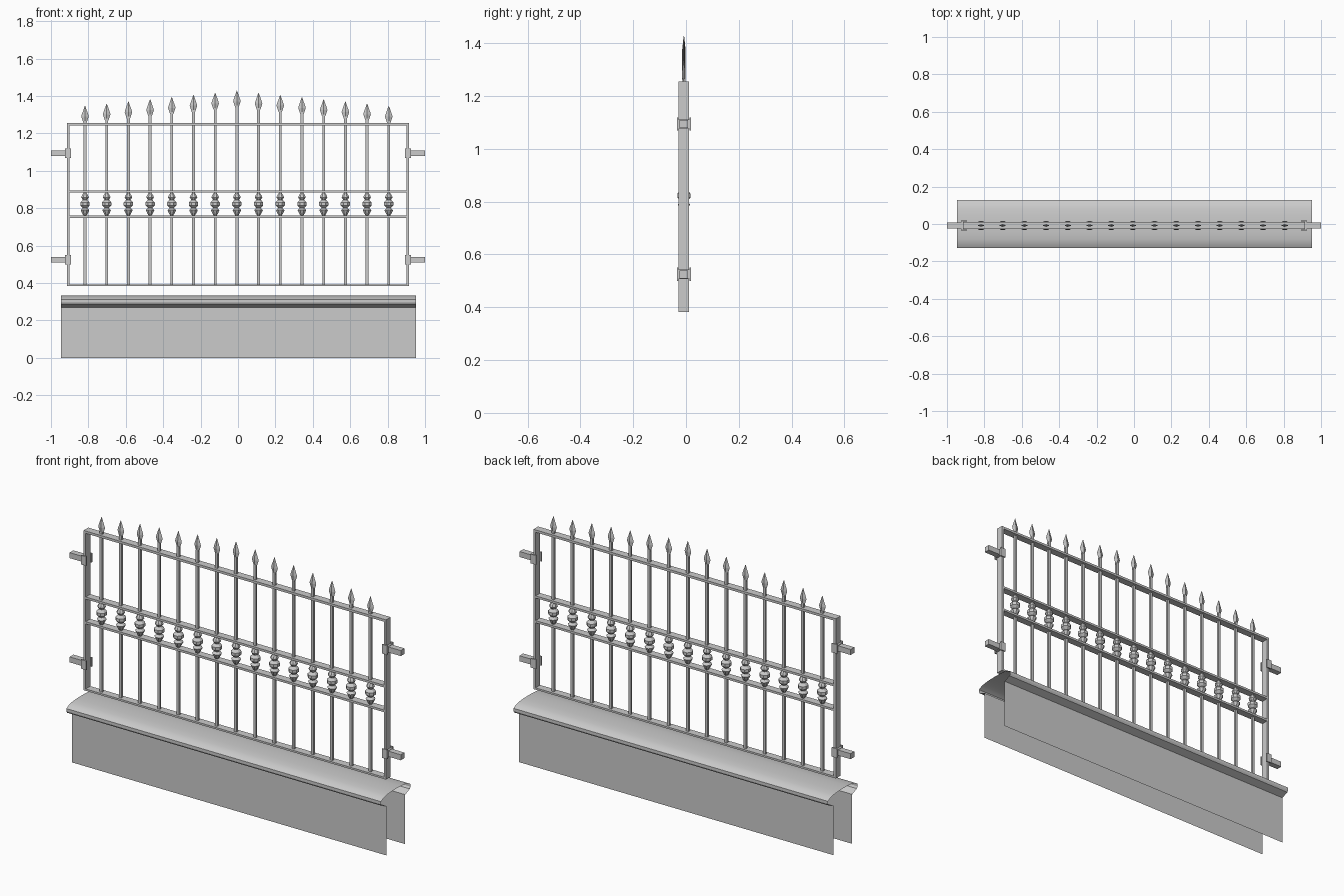
import bpy, bmesh
from math import pi, cos, sin

if "Cube" in bpy.data.objects:
    bpy.data.objects.remove(bpy.data.objects["Cube"])

FY = -0.008  # fence plane


def finish(name, bm, smooth=None):
    bmesh.ops.recalc_face_normals(bm, faces=bm.faces)
    me = bpy.data.meshes.new(name)
    bm.to_mesh(me)
    bm.free()
    ob = bpy.data.objects.new(name, me)
    bpy.context.collection.objects.link(ob)
    if smooth:
        bpy.context.view_layer.objects.active = ob
        ob.select_set(True)
        bpy.ops.object.shade_smooth_by_angle(angle=smooth)
        ob.select_set(False)
    return ob


def add_box(bm, x0, x1, y0, y1, z0, z1):
    vs = bmesh.ops.create_cube(bm, size=1)["verts"]
    for v in vs:
        v.co.x = x0 if v.co.x < 0 else x1
        v.co.y = y0 if v.co.y < 0 else y1
        v.co.z = z0 if v.co.z < 0 else z1


def add_lathe(bm, x, y, rows, n, turn=0.0):
    # rows of (radius x, radius y, z), capped at both ends
    rings = [[bm.verts.new((x + rx * cos(2 * pi * i / n + turn),
                            y + ry * sin(2 * pi * i / n + turn), z))
              for i in range(n)] for rx, ry, z in rows]
    for a, b in zip(rings, rings[1:]):
        for i in range(n):
            j = (i + 1) % n
            bm.faces.new((a[i], a[j], b[j], b[i]))
    bm.faces.new(rings[0][::-1])
    bm.faces.new(rings[-1])


# plinth: open sheet with walls and an overhanging coping
half = [(-.081, 0), (-.081, .27), (-.121, .286), (-.127, .296), (-.127, .311),
        (-.108, .322), (-.08, .329), (-.04, .332)]
profile = half + [(0, .333)] + [(-y, z) for y, z in reversed(half)]
bm = bmesh.new()
ends = [[bm.verts.new((x, y, z)) for y, z in profile] for x in (-.947, .953)]
for i in range(len(profile) - 1):
    bm.faces.new((ends[0][i], ends[1][i], ends[1][i + 1], ends[0][i + 1]))
finish("plinth_with_coping", bm, 0.45)

# outer frame of flat bars
bm = bmesh.new()
y0, y1 = FY - .02, FY + .02
add_box(bm, -.913, -.9, y0, y1, .383, 1.255)
add_box(bm, .9, .913, y0, y1, .383, 1.255)
add_box(bm, -.9, .9, y0, y1, 1.242, 1.255)
add_box(bm, -.9, .9, y0, y1, .383, .393)
finish("outer_frame", bm)

# middle rails
bm = bmesh.new()
for z in (.754, .889):
    add_box(bm, -.9, .9, y0, y1, z - .006, z + .006)
finish("middle_rails", bm)

# pickets, spearheads rising to the middle, and turned knobs
bars, spears, knobs = bmesh.new(), bmesh.new(), bmesh.new()
knob = [(.008, .76), (.016, .772), (.025, .79), (.012, .801), (.027, .815),
        (.027, .831), (.013, .845), (.022, .858), (.018, .868), (.008, .882)]
for i in range(15):
    x = -.818 + .116 * i
    tip = 1.428 - .0116 * abs(i - 7)
    add_box(bars, x - .0075, x + .0075, FY - .006, FY + .006, .388, tip - .08)
    add_lathe(spears, x, FY, [(.009, .006, tip - .09), (.02, .007, tip - .057),
                              (.018, .006, tip - .048), (.001, .001, tip)], 4)
    add_lathe(knobs, x, FY, [(r, r, z) for r, z in knob], 8, pi / 8)
finish("pickets", bars)
finish("spearheads", spears)
finish("picket_knobs", knobs)

# side mounting brackets: arm plus clamp plates around the post
bm = bmesh.new()
for s in (-1, 1):
    for z in (.525, 1.094):
        def bar(a, b, c, d, h):
            add_box(bm, *sorted((s * a, s * b)), FY + c, FY + d, z - h, z + h)
        bar(.913, 1.0, -.016, .016, .015)
        bar(.893, .925, -.027, -.0205, .025)
        bar(.893, .925, .0205, .027, .025)
        bar(.9135, .925, -.0205, .0205, .018)
finish("mounting_brackets", bm)
